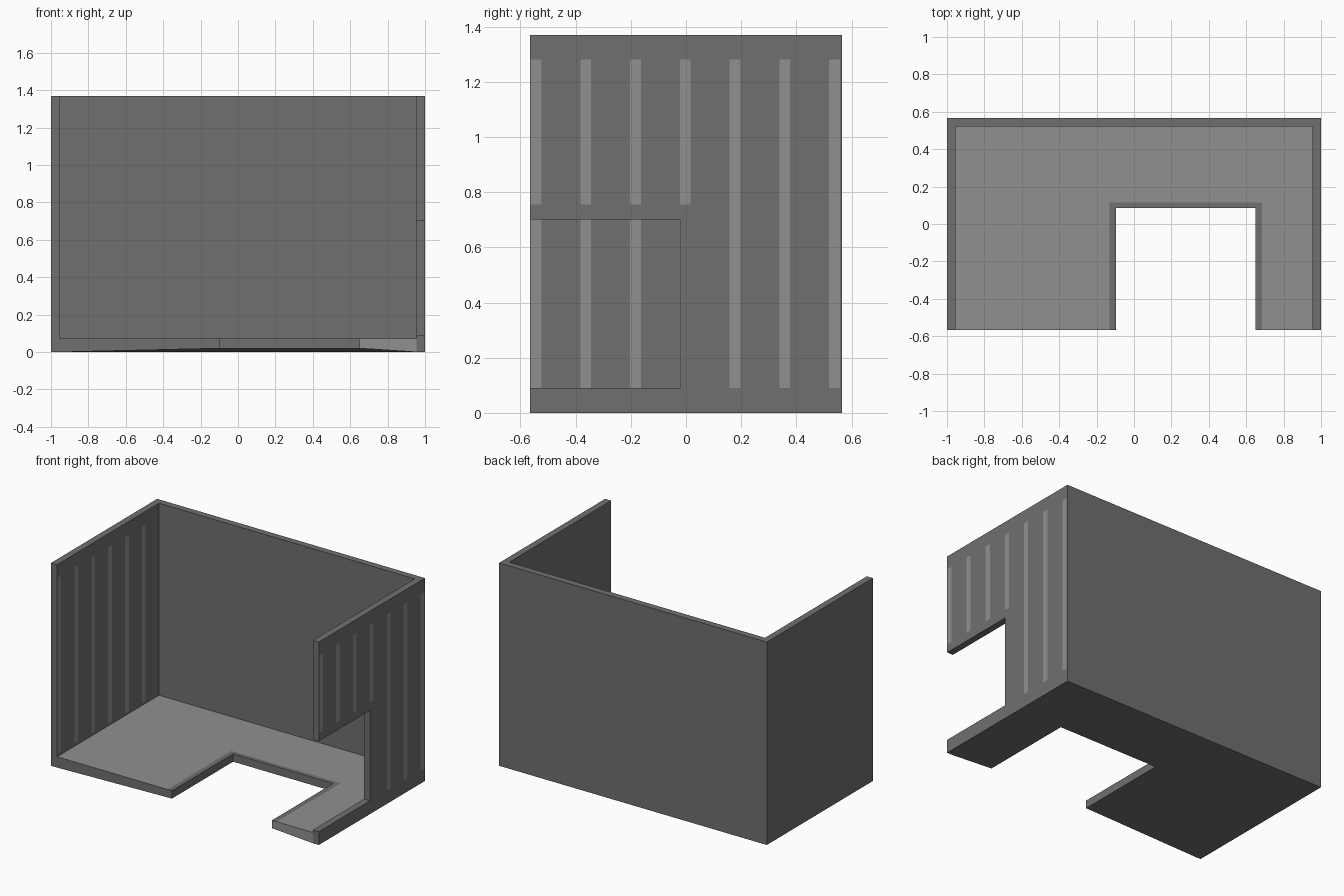
import bpy, bmesh

if "Cube" in bpy.data.objects:
    bpy.data.objects.remove(bpy.data.objects["Cube"])

X, Y, H = 1.0, 0.566, 1.37      # outer half sizes and wall height
T = 0.045                       # wall thickness
XI, YI = X - T, Y - T           # inner faces of the walls


def grey(name, v):
    m = bpy.data.materials.new(name)
    m.diffuse_color = (v, v, v, 1)
    m.use_nodes = True
    m.node_tree.nodes["Principled BSDF"].inputs["Base Color"].default_value = m.diffuse_color
    return m


DARK, LIGHT = grey("dark_grey", 0.16), grey("light_grey", 0.28)


def finish(name, bm, fix=True):
    if fix:
        bmesh.ops.recalc_face_normals(bm, faces=bm.faces[:])
    me = bpy.data.meshes.new(name)
    bm.to_mesh(me)
    bm.free()
    me.materials.append(DARK)
    me.materials.append(LIGHT)
    ob = bpy.data.objects.new(name, me)
    bpy.context.collection.objects.link(ob)
    return ob


def prism(name, outline, z0, z1):
    bm = bmesh.new()
    base = bm.faces.new([bm.verts.new((x, y, z0)) for x, y in outline])
    top = bmesh.ops.extrude_face_region(bm, geom=[base])["geom"]
    for v in top:
        if isinstance(v, bmesh.types.BMVert):
            v.co.z = z1
    # extruding a lone face may drop the base face, so cap it if open
    bmesh.ops.holes_fill(bm, edges=[e for e in bm.edges if e.is_boundary])
    return finish(name, bm)


# Three walls as one U-shaped shell
walls = prism("walls", [(-X, -Y), (-XI, -Y), (-XI, YI), (XI, YI),
                        (XI, -Y), (X, -Y), (X, Y), (-X, Y)], 0, H)

# Opening at the front of the right wall
cutter = prism("opening_cutter", [(0.8, -0.8), (1.2, -0.8),
                                  (1.2, -0.02), (0.8, -0.02)], 0.09, 0.70)
cutter.hide_render = True
mod = walls.modifiers.new("opening", 'BOOLEAN')
mod.operation, mod.solver, mod.object = 'DIFFERENCE', 'EXACT', cutter
bpy.context.view_layer.objects.active = walls
walls.select_set(True)
bpy.ops.object.modifier_apply(modifier=mod.name)
bpy.data.objects.remove(cutter)


# Floor: a U-shaped slab around the notch, underside sloping up to the notch
def row(x0, x1, y, z):
    return [(x0, -Y, z), (x0, y, z), (x1, y, z), (x1, -Y, z)]


rows = [row(-XI, XI, YI, 0.073),
        row(-0.13, 0.685, 0.115, 0.073),
        row(-0.097, 0.65, 0.086, 0.073),
        row(-0.097, 0.65, 0.086, 0.02),
        row(-XI, XI, YI, 0.0)]
bm = bmesh.new()
grid = [[bm.verts.new(p) for p in r] for r in rows]
for i in range(5):
    a, b = grid[i], grid[(i + 1) % 5]
    for k in range(3):
        f = bm.faces.new((a[k], a[k + 1], b[k + 1], b[k]))
        f.material_index = 1 if i == 0 else 0
bm.faces.new([r[0] for r in grid])
bm.faces.new([r[3] for r in grid]).material_index = 1
finish("floor", bm)


# Pale stripes on the inside of the left wall and outside of the right wall
def stripes(name, x, count, low):
    bm = bmesh.new()
    for i in range(count):
        y0 = -0.563 + 0.1803 * i
        y1, z0, z1 = y0 + 0.039, low(i), 1.28
        f = bm.faces.new([bm.verts.new((x, y, z)) for y, z in
                          ((y0, z0), (y1, z0), (y1, z1), (y0, z1))])
        f.material_index = 1
    finish(name, bm, fix=False)


stripes("left_wall_stripes", -XI + 0.001, 6, lambda i: 0.09)
stripes("right_wall_stripes", X + 0.001, 7, lambda i: 0.755 if i < 4 else 0.09)
